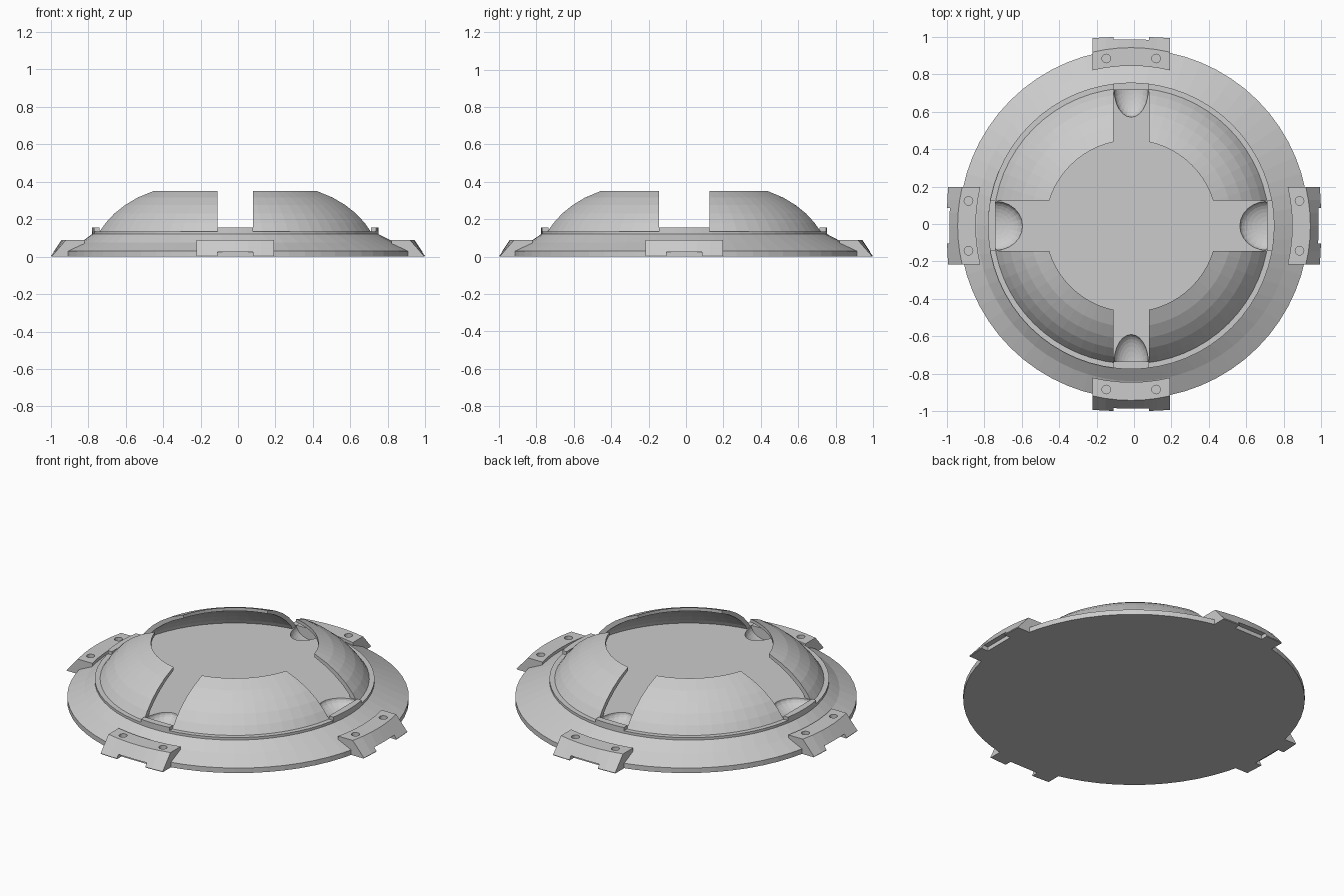
import bpy, bmesh, math
from mathutils import Matrix, Vector

if "Cube" in bpy.data.objects:
    bpy.data.objects.remove(bpy.data.objects["Cube"])

OFF = Vector((-0.015, -0.01, 0))      # dome and slots sit slightly off the disc centre


def finish(name, bm, matrix=Matrix()):
    bmesh.ops.transform(bm, matrix=matrix, verts=bm.verts)
    bmesh.ops.recalc_face_normals(bm, faces=bm.faces)
    me = bpy.data.meshes.new(name)
    bm.to_mesh(me)
    bm.free()
    ob = bpy.data.objects.new(name, me)
    bpy.context.collection.objects.link(ob)
    return ob


def lathe(name, profile, closed, loc, n=64):
    bm = bmesh.new()
    vs = [bm.verts.new((r, 0, z)) for r, z in profile]
    pairs = list(zip(vs, vs[1:])) + ([(vs[-1], vs[0])] if closed else [])
    edges = [bm.edges.new(p) for p in pairs]
    bmesh.ops.spin(bm, geom=vs + edges, axis=(0, 0, 1), cent=(0, 0, 0),
                   angle=math.tau, steps=n, use_merge=True)
    bmesh.ops.remove_doubles(bm, verts=bm.verts, dist=1e-5)
    return finish(name, bm, Matrix.Translation(loc))


def arc_block(name, half, profile, radius, matrix, steps=6):
    """Sweep (r, z, bend) points sideways along a shallow arc."""
    bm = bmesh.new()
    rows = []
    for i in range(steps + 1):
        t = half * (2 * i / steps - 1)
        drop = radius - math.sqrt(radius ** 2 - t * t)
        rows.append([bm.verts.new((r - b * drop, t, z)) for r, z, b in profile])
    n = len(profile)
    for a, b in zip(rows, rows[1:]):
        for k in range(n):
            bm.faces.new((a[k], a[(k + 1) % n], b[(k + 1) % n], b[k]))
    bm.faces.new(rows[0])
    bm.faces.new(rows[-1])
    return finish(name, bm, matrix)


def box(lo, hi, matrix):
    bm = bmesh.new()
    bmesh.ops.create_cube(bm, size=1)
    lo, hi = Vector(lo), Vector(hi)
    for v in bm.verts:
        v.co = Vector([lo[i] + (v.co[i] + 0.5) * (hi[i] - lo[i]) for i in range(3)])
    return finish("cutter", bm, matrix)


def cut(ob, cutter):
    mod = ob.modifiers.new("cut", 'BOOLEAN')
    mod.object, mod.operation, mod.solver = cutter, 'DIFFERENCE', 'EXACT'
    cutter.hide_render = True
    bpy.context.view_layer.objects.active = ob
    bpy.ops.object.modifier_apply(modifier=mod.name)
    bpy.data.objects.remove(cutter)


# Solid sloping base with raised floor
base = lathe("base_disc", [(0, 0), (0.934, 0), (0.934, 0.03), (0.84, 0.075),
                           (0.765, 0.12), (0.765, 0.135), (0.73, 0.135),
                           (0.725, 0.148), (0, 0.148)], False, (0, 0, 0))
for v in base.data.vertices:
    if v.co.z > 0.1:
        v.co += OFF

# Hollow dome shell, open at the top
dome = lathe("dome_shell", [(0.74, 0.13), (0.705, 0.18), (0.66, 0.23), (0.605, 0.275),
                            (0.54, 0.315), (0.458, 0.35), (0.458, 0.33), (0.525, 0.297),
                            (0.585, 0.258), (0.64, 0.213), (0.68, 0.17), (0.70, 0.13)],
             True, OFF)

for i, side in enumerate(("right", "back", "left", "front")):
    rot = Matrix.Rotation(i * math.pi / 2, 4, 'Z')
    slot = Matrix.Translation(OFF) @ rot
    half = 0.095 if i % 2 else 0.135

    # Slot through the dome wall
    cut(dome, box((0.3, -half, 0.1), (0.9, half, 0.5), slot))

    # Half-ellipsoid finger scoop in the floor
    bm = bmesh.new()
    bmesh.ops.create_uvsphere(bm, u_segments=24, v_segments=16, radius=1)
    geom = bm.verts[:] + bm.edges[:] + bm.faces[:]
    res = bmesh.ops.bisect_plane(bm, geom=geom, dist=1e-5, plane_co=(0.001, 0, 0),
                                 plane_no=(1, 0, 0), clear_outer=True)
    bmesh.ops.holes_fill(bm, edges=[e for e in bm.edges if e.is_boundary])
    scale = Matrix.Diagonal((0.145, half - 0.004, 0.06, 1))
    cut(base, finish("cutter", bm, slot @ Matrix.Translation((0.725, 0, 0.149)) @ scale))

    # Raised tongue closing the outer end of the slot
    arc_block("slot_lip_" + side, half,
              [(0.725, 0.12, 0), (0.725, 0.155, 0), (0.765, 0.155, 1), (0.765, 0.12, 1)],
              0.765, slot)

    # Rim clamp with notch and two screw holes
    shift = Vector((OFF.x, 0, 0)) if i % 2 else Vector((0, OFF.y, 0))
    at = Matrix.Translation(shift) @ rot
    clamp = arc_block("rim_clamp_" + side, 0.207,
                      [(0.845, 0.01, 1), (0.845, 0.09, 1), (0.942, 0.09, 1), (1.0, 0.004, 0.3),
                       (0.998, 0, 0.3), (0.92, 0, 1)], 0.9, at)
    cut(clamp, box((0.955, -0.095, -0.05), (1.1, 0.095, 0.024), at))
    for s in (-1, 1):
        bm = bmesh.new()
        bmesh.ops.create_cone(bm, cap_ends=True, segments=16, radius1=0.023,
                              radius2=0.023, depth=0.1)
        cut(clamp, finish("cutter", bm, at @ Matrix.Translation((0.884, s * 0.133, 0.115))))
